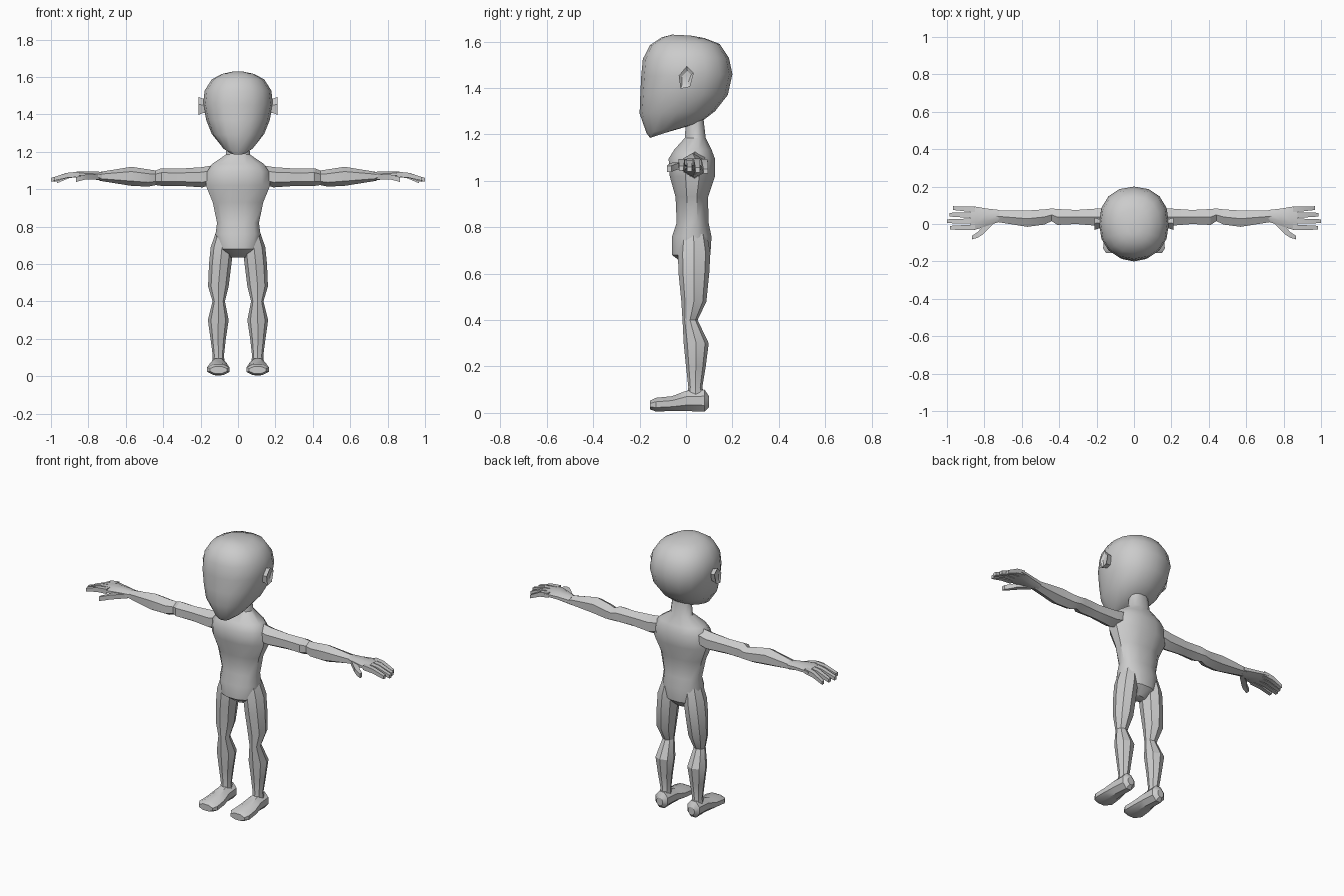
import bpy, bmesh
from math import sin, cos, pi, radians
from mathutils import Vector as V


def loft(name, rings, n, phase=0.0, mirror=False, angle=30, power=1.0):
    """Skin through rings (centre, half-axis u, half-axis v) of n points each."""
    unit = [(cos(2 * pi * (i + phase) / n), sin(2 * pi * (i + phase) / n)) for i in range(n)]
    mx, my = max(abs(a) for a, b in unit), max(abs(b) for a, b in unit)

    def bulge(t):
        return abs(t) ** power * (1 if t > 0 else -1)
    unit = [(bulge(a / mx), bulge(b / my)) for a, b in unit]
    bm = bmesh.new()
    loops = [[bm.verts.new(V(c) + V(u) * a + V(v) * b) for a, b in unit] for c, u, v in rings]
    for p, q in zip(loops, loops[1:]):
        for i in range(n):
            j = (i + 1) % n
            bm.faces.new((p[i], p[j], q[j], q[i]))
    bm.faces.new(loops[0])
    bm.faces.new(loops[-1])
    bmesh.ops.recalc_face_normals(bm, faces=bm.faces)
    me = bpy.data.meshes.new(name)
    bm.to_mesh(me)
    bm.free()
    ob = bpy.data.objects.new(name, me)
    bpy.context.collection.objects.link(ob)
    if mirror:
        ob.modifiers.new("mirror", 'MIRROR')
    bpy.ops.object.select_all(action='DESELECT')
    ob.select_set(True)
    bpy.context.view_layer.objects.active = ob
    bpy.ops.object.shade_smooth_by_angle(angle=radians(angle))
    return ob


def zring(z, x0, x1, y0, y1):
    return ((x0 + x1) / 2, (y0 + y1) / 2, z), ((x1 - x0) / 2, 0, 0), (0, (y1 - y0) / 2, 0)


def xring(x, y0, y1, z0, z1):
    return (x, (y0 + y1) / 2, (z0 + z1) / 2), (0, (y1 - y0) / 2, 0), (0, 0, (z1 - z0) / 2)


def yring(y, x0, x1, z0, z1):
    return ((x0 + x1) / 2, y, (z0 + z1) / 2), ((x1 - x0) / 2, 0, 0), (0, 0, (z1 - z0) / 2)


def tilted(hw, yf, zf, yb, zb):
    return (0, (yf + yb) / 2, (zf + zb) / 2), (hw, 0, 0), (0, (yb - yf) / 2, (zb - zf) / 2)


# head: half width, front y/z, back y/z, chin to crown
loft("head", [tilted(*r) for r in (
    (.045, -.155, 1.185, -.08, 1.21), (.085, -.17, 1.205, .06, 1.25),
    (.14, -.2, 1.29, .125, 1.30), (.17, -.197, 1.37, .18, 1.37),
    (.187, -.193, 1.45, .2, 1.46), (.178, -.186, 1.525, .185, 1.53),
    (.14, -.155, 1.585, .145, 1.59), (.085, -.105, 1.618, .08, 1.615),
    (.03, -.06, 1.63, .02, 1.626))], 16, angle=60, power=.9)

# ears
loft("ear", [((x, 0, 1.443), (0, .033 * s, 0), (0, .008, .052 * s))
             for x, s in ((.165, .75), (.19, .8), (.212, 1), (.203, .6))], 5, phase=.25 * 5 + .1, mirror=True)

# torso and neck: z, half width, front y, back y
loft("torso", [zring(z, -w, w, f, b) for z, w, f, b in (
    (.635, .045, 0, .06), (.68, .105, -.06, .105), (.76, .12, -.06, .11),
    (.82, .112, -.04, .097), (.93, .135, -.045, .095), (1.02, .172, -.07, .125),
    (1.095, .165, -.075, .125), (1.135, .138, -.05, .11), (1.185, .065, -.005, .085),
    (1.27, .055, 0, .075))], 12, phase=.5, angle=40, power=.9)

# legs: z, inner x, outer x, front y, back y
loft("leg", [zring(*r) for r in (
    (.77, .03, .118, -.025, .09), (.69, .025, .146, -.035, .105), (.6, .035, .155, -.032, .10),
    (.48, .05, .16, -.02, .088), (.4, .07, .136, -.015, .05), (.3, .05, .161, -.01, .098),
    (.2, .065, .147, 0, .085), (.11, .075, .135, .01, .07), (.06, .07, .14, .0, .085))],
     8, mirror=True)

# feet: y, inner x, outer x, bottom z, top z
loft("foot", [yring(*r) for r in (
    (.1, .085, .125, .025, .07), (.08, .065, .145, .005, .1), (.0, .06, .15, .008, .095),
    (-.06, .05, .16, .008, .072), (-.13, .045, .165, .006, .065), (-.155, .06, .15, .015, .052))],
     8, phase=.5, mirror=True)

# arms: x, front y, back y, bottom z, top z
loft("arm", [xring(*r) for r in (
    (.12, .0, .08, 1.03, 1.13), (.19, -.01, .083, 1.01, 1.118), (.31, .0, .075, 1.018, 1.11),
    (.41, -.005, .08, 1.018, 1.112), (.44, .015, .083, 1.022, 1.10), (.48, -.003, .078, 1.014, 1.106),
    (.57, -.015, .072, 1.018, 1.12), (.74, .012, .072, 1.045, 1.092))], 6, phase=.5 * 3, mirror=True)

# palms
loft("palm", [xring(*r) for r in (
    (.72, .012, .075, 1.045, 1.092), (.79, -.012, .083, 1.055, 1.096),
    (.84, -.028, .092, 1.062, 1.096), (.875, -.03, .094, 1.066, 1.092))], 8, phase=.5, mirror=True)

# fingers: y at root, y at tip, tip x, drop at tip
for y0, y1, tip, drop in ((-.018, -.02, .985, .025), (.015, .015, 1.0, .03),
                          (.046, .05, .987, .033), (.077, .085, .968, .038)):
    rings = []
    for t, r in ((0, .014), (.45, .013), (1, .010)):
        x, y, z = .85 + (tip - .85) * t, y0 + (y1 - y0) * t, 1.08 - drop * t * t
        rings.append(xring(x, y - r, y + r, z - r, z + r))
    loft("finger", rings, 4, phase=.5, mirror=True)

# thumbs
loft("thumb", [xring(x, y - r, y + r, z - .013, z + .013) for x, y, z, r in (
    (.74, .025, 1.066, .014), (.81, -.035, 1.066, .022),
    (.835, -.058, 1.06, .015), (.865, -.072, 1.052, .010))], 4, phase=.5, mirror=True)
